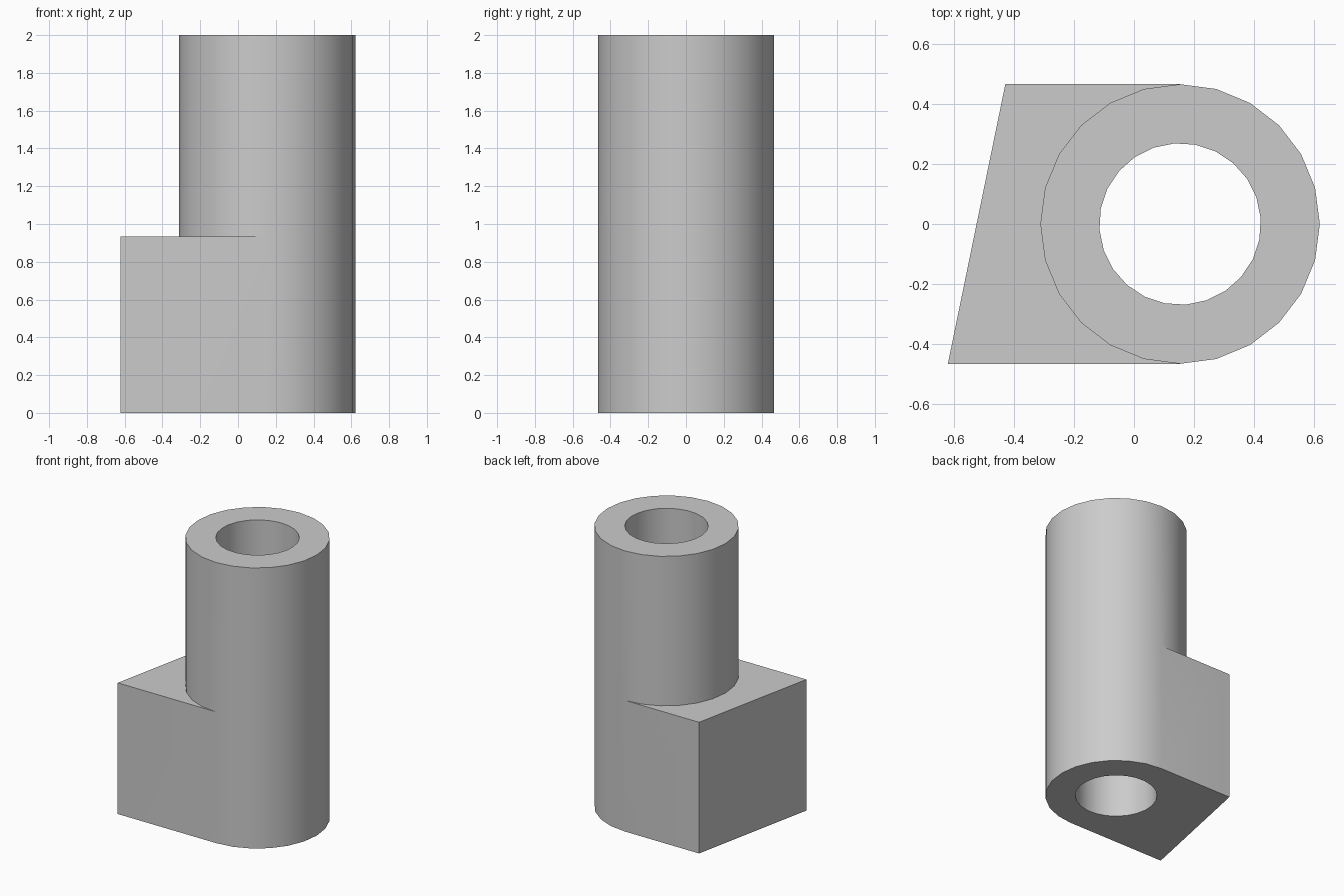
import bpy
import bmesh
from math import cos, sin, tau, radians

cube = bpy.data.objects.get("Cube")
if cube:
    bpy.data.objects.remove(cube)

SEGS = 24
CX, R_OUT, R_BORE = 0.154, 0.467, 0.27
STEP_Z, TOP_Z = 0.935, 2.0
CORNERS = [(-0.43, R_OUT), (-0.622, -R_OUT)]  # slanted end of the block

grey = bpy.data.materials.new("plain grey")
grey.use_nodes = True
colour = (0.6, 0.6, 0.6, 1)
grey.diffuse_color = colour
grey.node_tree.nodes["Principled BSDF"].inputs["Base Color"].default_value = colour

bm = bmesh.new()


def ring(radius, z, turn=0.0):
    angles = [tau * i / SEGS + turn for i in range(SEGS)]
    return [bm.verts.new((CX + radius * cos(a), radius * sin(a), z)) for a in angles]


def wall(low, high, closed=False):
    """Quads between two matching rows of vertices."""
    n = len(low)
    for i in range(n if closed else n - 1):
        j = (i + 1) % n
        bm.faces.new((low[i], low[j], high[j], high[i]))


def cap(outer, inner):
    """Flat face between an outline and a round hole."""
    edges = []
    for loop in (outer, inner):
        for a, b in zip(loop, loop[1:] + loop[:1]):
            edges.append(bm.edges.get((a, b)) or bm.edges.new((a, b)))
    bmesh.ops.triangle_fill(bm, edges=edges, use_beauty=True)


quarter = SEGS // 4
top = ring(R_OUT, TOP_Z)
mid = ring(R_OUT, STEP_Z)
right_top = top[-quarter:] + top[:quarter + 1]
left_top = top[quarter:-quarter + 1]
left_mid = mid[quarter:-quarter + 1]

# Tube wall: upper part on the block side, full height on the round side
wall(left_mid, left_top)
right_mid = mid[-quarter:] + mid[:quarter + 1]
right_low = [bm.verts.new((v.co.x, v.co.y, 0)) for v in right_mid]
wall(right_low, right_mid)
wall(right_mid, right_top)

# Block sides, slanted end and ledge
block_low = [bm.verts.new((x, y, 0)) for x, y in CORNERS]
block_mid = [bm.verts.new((x, y, STEP_Z)) for x, y in CORNERS]
wall([right_low[-1]] + block_low + [right_low[0]],
     [right_mid[-1]] + block_mid + [right_mid[0]])
bm.faces.new([left_mid[0]] + block_mid + left_mid[:0:-1])

# Through bore and the two flat ends
bore_low = ring(R_BORE, 0, radians(4))
bore_top = ring(R_BORE, TOP_Z, radians(4))
wall(bore_low, bore_top, closed=True)
cap(top, bore_top)
cap(right_low + block_low, bore_low)

bmesh.ops.recalc_face_normals(bm, faces=bm.faces)
bmesh.ops.dissolve_limit(bm, angle_limit=radians(0.5), verts=[],
                         edges=[e for e in bm.edges if e.is_manifold])

mesh = bpy.data.meshes.new("bored_post_with_block")
bm.to_mesh(mesh)
bm.free()
mesh.materials.append(grey)
body = bpy.data.objects.new("bored_post_with_block", mesh)
bpy.context.collection.objects.link(body)

bpy.ops.object.select_all(action="DESELECT")
body.select_set(True)
bpy.context.view_layer.objects.active = body
bpy.ops.object.shade_smooth_by_angle(angle=radians(30))
